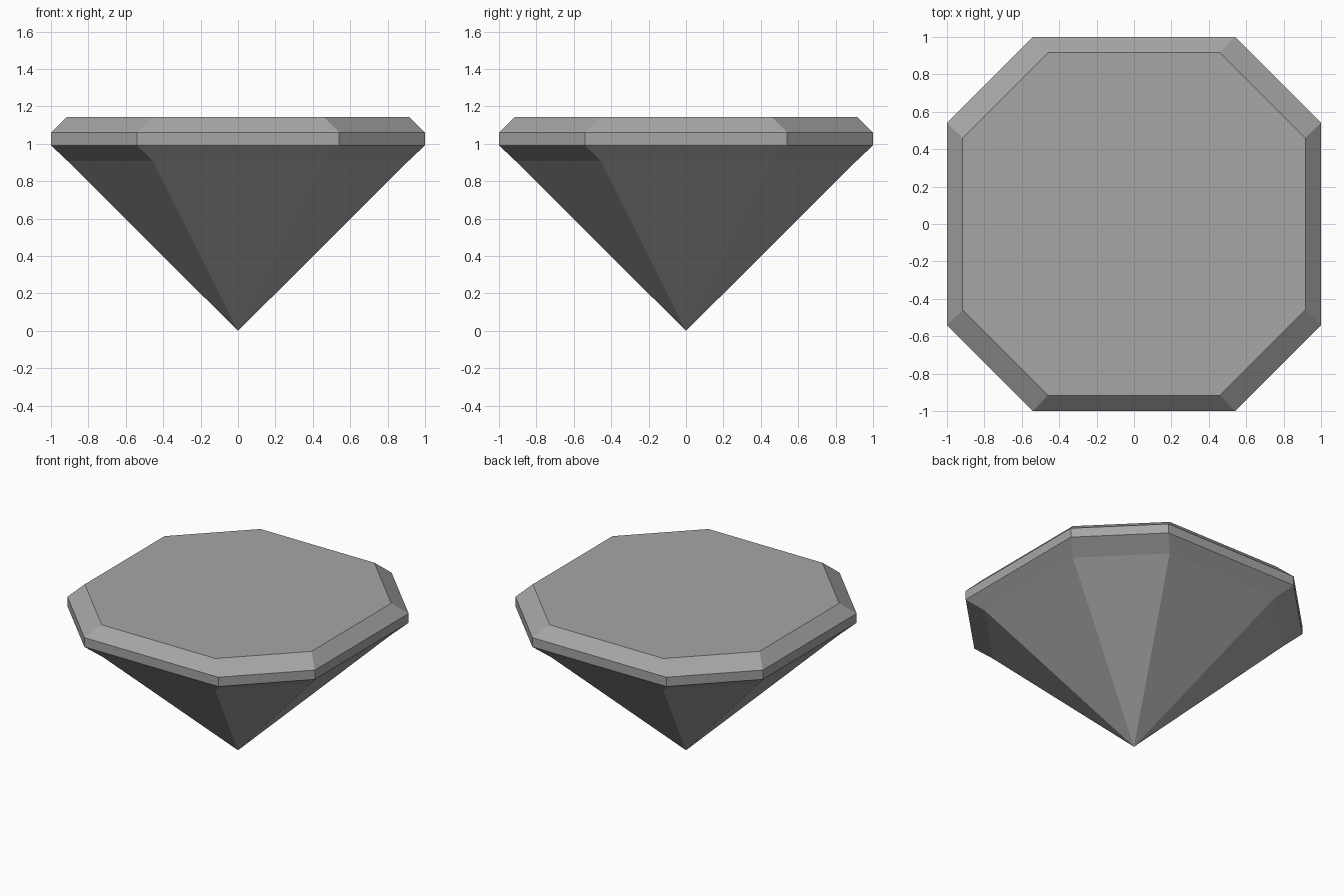
import bpy
import bmesh

if "Cube" in bpy.data.objects:
    bpy.data.objects.remove(bpy.data.objects["Cube"], do_unlink=True)

# Single grey stone colour
grey = bpy.data.materials.new("stone_grey")
grey.use_nodes = True
colour = (0.38, 0.38, 0.38, 1)
grey.diffuse_color = colour
grey.node_tree.nodes["Principled BSDF"].inputs["Base Color"].default_value = colour


def octagon(bm, half, corner, z):
    """Ring of a square with cut corners, counter-clockwise from above."""
    points = []
    x, y = half, -corner
    for _ in range(4):
        points += [(x, y), (x, -y) if abs(x) > abs(y) else (-x, y)]
        x, y = -y, x
    return [bm.verts.new((px, py, z)) for px, py in points]


# Gem profile: half width, corner offset and height of each ring
profile = [
    (0.91, 0.455, 0.907),  # lower bevel
    (1.0, 0.541, 0.992),   # girdle bottom
    (1.0, 0.541, 1.06),    # girdle top
    (0.916, 0.46, 1.143),  # table edge
]

bm = bmesh.new()
rings = [octagon(bm, *row) for row in profile]
tip = bm.verts.new((0, 0, 0))

# Pavilion facets, side bands and flat table
for i in range(8):
    j = (i + 1) % 8
    bm.faces.new((tip, rings[0][j], rings[0][i]))
    for low, high in zip(rings, rings[1:]):
        bm.faces.new((low[i], low[j], high[j], high[i]))
bm.faces.new(rings[-1])
bmesh.ops.recalc_face_normals(bm, faces=bm.faces)

mesh = bpy.data.meshes.new("cut_gem")
bm.to_mesh(mesh)
bm.free()
mesh.materials.append(grey)
gem = bpy.data.objects.new("cut_gem", mesh)
bpy.context.collection.objects.link(gem)
